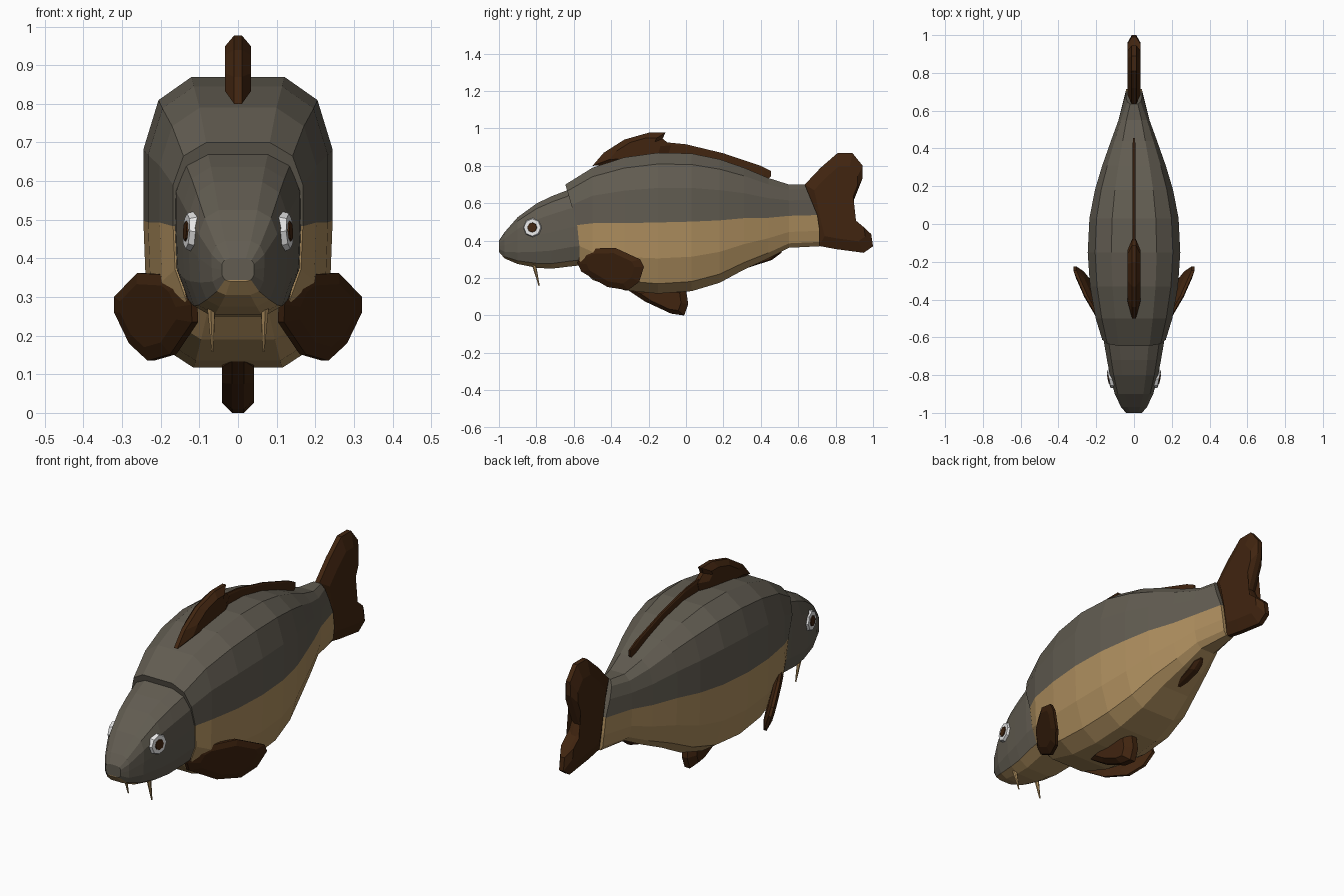
import bpy, bmesh, math
from mathutils import Matrix, Vector

if "Cube" in bpy.data.objects:
    bpy.data.objects.remove(bpy.data.objects["Cube"])


def material(name, rgb):
    m = bpy.data.materials.new(name)
    m.diffuse_color = (*rgb, 1)
    m.use_nodes = True
    m.node_tree.nodes["Principled BSDF"].inputs["Base Color"].default_value = m.diffuse_color
    return m


GREY = material("back_grey", (0.122, 0.108, 0.083))
TAN = material("belly_tan", (0.42, 0.27, 0.112))
BROWN = material("fin_brown", (0.052, 0.018, 0.005))
WHITE = material("eye_white", (0.8, 0.8, 0.8))


def finish(name, bm, mats):
    bmesh.ops.recalc_face_normals(bm, faces=bm.faces)
    me = bpy.data.meshes.new(name)
    bm.to_mesh(me)
    bm.free()
    for m in mats:
        me.materials.append(m)
    ob = bpy.data.objects.new(name, me)
    bpy.context.collection.objects.link(ob)
    return ob


# Half cross-section from top to bottom: (width factor, height factor)
SECTION = [(.49, 1), (.84, .92), (1, .75), (1, .505), (.97, .25), (.8, .07), (.47, 0)]


def loft(name, stations, split):
    """Stations are (y, half width, bottom, top, backward lean); bands below split are tan."""
    bm = bmesh.new()
    n = len(SECTION)
    rings = []
    for y, w, lo, hi, lean in stations:
        sides = []
        for s in (1, -1):
            sides.append([bm.verts.new((s * u * w, y + lean * min(1, 1.7 * (1 - v)), lo + v * (hi - lo)))
                          for u, v in SECTION])
        rings.append(sides)

    def face(vs, mat):
        bm.faces.new(vs).material_index = mat

    for a, b in zip(rings, rings[1:]):
        for s in (0, 1):
            for j in range(n - 1):
                face((a[s][j], a[s][j + 1], b[s][j + 1], b[s][j]), int(j >= split))
        for j, mat in ((0, 0), (n - 1, 1)):
            face((a[0][j], a[1][j], b[1][j], b[0][j]), mat)
    for r, l in (rings[0], rings[-1]):
        for j in range(n - 1):
            face((r[j], r[j + 1], l[j + 1], l[j]), int(j >= split))
    return finish(name, bm, [GREY, TAN])


def fin(name, outline, edge, mid, inset=0.7, place=lambda x, y, z: (x, y, z)):
    """Lens-like plate from a (y, z) outline: thin rim, thicker middle."""
    bm = bmesh.new()
    cy = sum(p[0] for p in outline) / len(outline)
    cz = sum(p[1] for p in outline) / len(outline)
    loops = []
    for x, k in ((mid, inset), (edge, 1), (-edge, 1), (-mid, inset)):
        loops.append([bm.verts.new(place(x, cy + (y - cy) * k, cz + (z - cz) * k)) for y, z in outline])
    n = len(outline)
    for a, b in zip(loops, loops[1:]):
        for i in range(n):
            bm.faces.new((a[i], a[(i + 1) % n], b[(i + 1) % n], b[i]))
    bm.faces.new(loops[0])
    bm.faces.new(loops[-1])
    bmesh.ops.triangulate(bm, faces=[f for f in bm.faces if len(f.verts) > 4])
    return finish(name, bm, [BROWN])


def rod(name, start, end, r1, r2, sides, mat):
    a, b = Vector(start), Vector(end)
    bm = bmesh.new()
    rot = (b - a).to_track_quat('Z', 'Y').to_matrix().to_4x4()
    bmesh.ops.create_cone(bm, cap_ends=True, segments=sides, radius1=r1, radius2=r2,
                          depth=(b - a).length, matrix=Matrix.Translation((a + b) / 2) @ rot)
    return finish(name, bm, [mat])


# Body and head
loft("body", [
    (-.645, .168, .262, .70, .075), (-.50, .203, .19, .79, 0), (-.33, .233, .135, .845, 0),
    (-.15, .245, .117, .87, 0), (.03, .236, .13, .866, 0), (.18, .207, .175, .835, 0),
    (.31, .168, .245, .79, 0), (.44, .122, .305, .735, 0), (.55, .082, .362, .70, 0),
    (.635, .042, .37, .70, .08)], 3)
loft("head", [
    (-1, .042, .34, .40, 0), (-.97, .068, .305, .445, 0), (-.90, .102, .275, .525, 0),
    (-.80, .128, .255, .598, 0), (-.72, .143, .25, .637, 0), (-.62, .16, .262, .675, 0),
    (-.50, .168, .275, .69, 0)], 5)

# Fins on the centre line
fin("tail_fin", [(.635, .70), (.72, .79), (.81, .868), (.89, .868), (.945, .80), (.943, .73),
                 (.875, .56), (.90, .51), (.99, .435), (1, .37), (.95, .335), (.80, .355),
                 (.71, .372), (.69, .45), (.67, .58)], .012, .035, .75)
fin("dorsal_fin_front", [(-.50, .80), (-.44, .87), (-.33, .94), (-.20, .977), (-.11, .977),
                         (-.125, .945), (-.08, .91), (-.10, .84), (-.30, .81)], .01, .034, .65)
fin("dorsal_fin_rear", [(-.15, .93), (0, .915), (.20, .867), (.40, .80), (.455, .772),
                        (.455, .745), (.44, .73), (.30, .77), (.10, .83), (-.15, .85)], .004, .008, .85)
fin("pelvic_fin", [(-.31, .135), (-.22, .075), (-.08, .01), (-.01, 0), (.012, .06),
                   (0, .14), (-.15, .16)], .015, .042, .68)
fin("anal_fin", [(.30, .25), (.34, .258), (.46, .297), (.51, .335), (.51, .36), (.40, .32)],
    .008, .026, .7)

# Paired parts
for s, side in ((1, "right"), (-1, "left")):
    # Pectoral fin swept outwards and leaning in at the bottom
    fin(side + "_pectoral_fin",
        [(-.58, .28), (-.565, .335), (-.53, .357), (-.38, .362), (-.245, .30), (-.225, .26),
         (-.25, .18), (-.31, .135), (-.42, .152), (-.56, .235)], .008, .022, .72,
        lambda x, y, z: (s * (x + .11 + (y + .58) * .58 + (z - .27) * .3), y, z))
    # Eye disc and pupil
    c, d = Vector((s * .124, -.82, .47)), Vector((s, -.2, .05)).normalized()
    rod(side + "_eye", c - d * .02, c + d * .010, .057, .046, 8, WHITE)
    rod(side + "_pupil", c + d * .008, c + d * .014, .027, .025, 8, BROWN)
    # Whisker under the mouth
    rod(side + "_whisker", (s * .07, -.82, .30), (s * .066, -.785, .158), .013, .003, 6, TAN)
